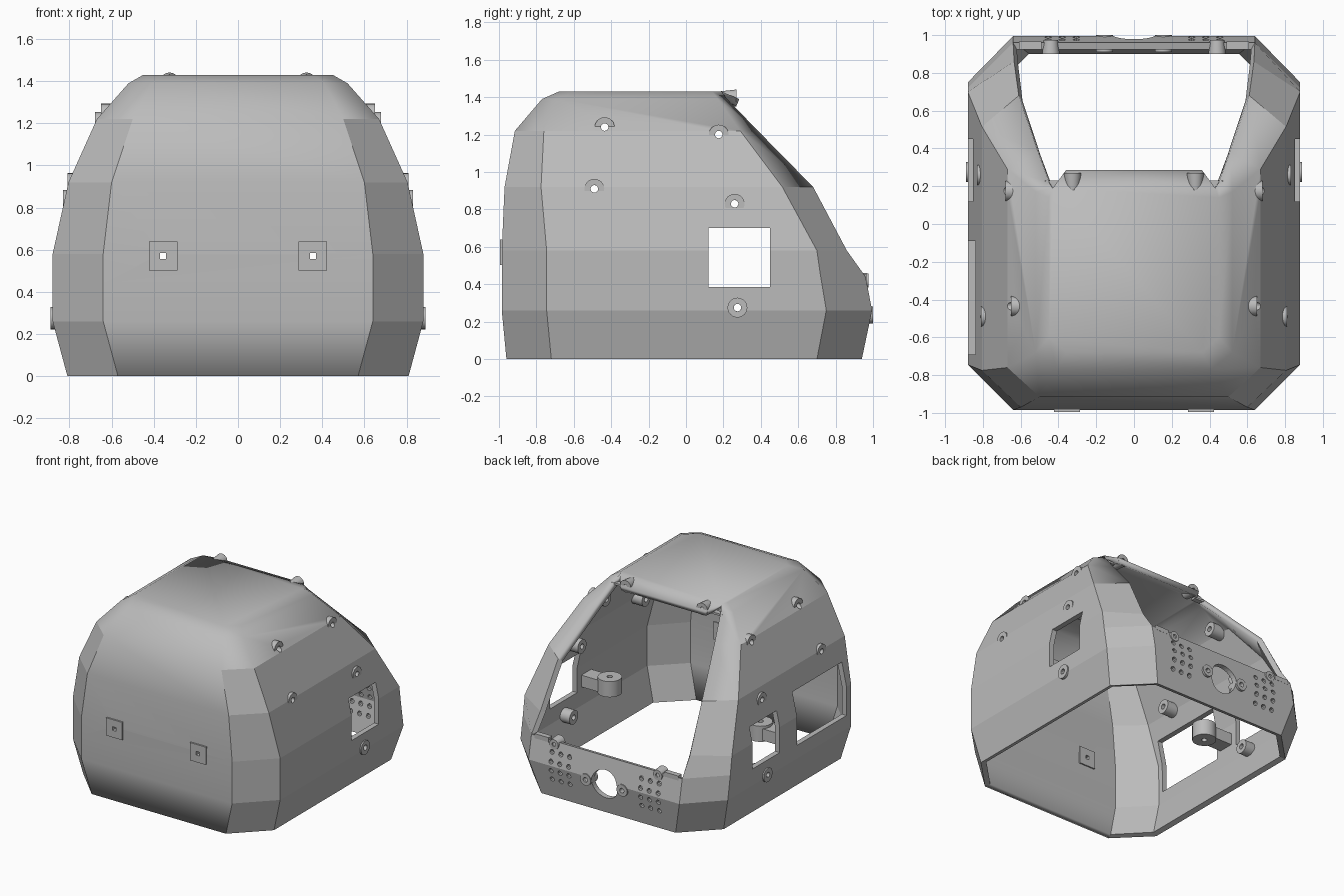
import bpy, bmesh, math
from mathutils import Matrix, Vector

cube = bpy.data.objects.get("Cube")
if cube:
    bpy.data.objects.remove(cube, do_unlink=True)

grey = bpy.data.materials.new("plain grey")
grey.use_nodes = True
grey.diffuse_color = (0.5, 0.5, 0.5, 1)
grey.node_tree.nodes["Principled BSDF"].inputs["Base Color"].default_value = (0.5, 0.5, 0.5, 1)


def finish(name, bm):
    mesh = bpy.data.meshes.new(name)
    bm.to_mesh(mesh)
    bm.free()
    mesh.materials.append(grey)
    obj = bpy.data.objects.new(name, mesh)
    bpy.context.collection.objects.link(obj)
    return obj


def box(bm, x, y, z):
    mid = Vector([(a + b) / 2 for a, b in (x, y, z)])
    size = [b - a for a, b in (x, y, z)]
    bmesh.ops.create_cube(bm, size=1, matrix=Matrix.Translation(mid) @ Matrix.Diagonal((*size, 1)))


def turn(axis, start):
    rot = {"X": Matrix.Rotation(math.pi / 2, 4, "Y"),
           "Y": Matrix.Rotation(-math.pi / 2, 4, "X"), "Z": Matrix()}[axis]
    return Matrix.Translation(start) @ rot


def rod(bm, axis, start, length, r, sides=24):
    m = turn(axis, start) @ Matrix.Translation((0, 0, length / 2))
    bmesh.ops.create_cone(bm, cap_ends=True, segments=sides, radius1=r, radius2=r,
                          depth=length, matrix=m)


def tube(bm, axis, start, length, r, hole, r_end=None, sides=24):
    # ring profile swept around the axis
    m = turn(axis, start)
    profile = [(hole, 0), (r, 0), (r_end or r, length), (hole, length)]
    rings = [[bm.verts.new(m @ Vector((rad * math.cos(k * math.tau / sides),
                                       rad * math.sin(k * math.tau / sides), h)))
              for k in range(sides)] for rad, h in profile]
    for p in range(4):
        a, b = rings[p], rings[(p + 1) % 4]
        for k in range(sides):
            n = (k + 1) % sides
            bm.faces.new((a[k], a[n], b[n], b[k]))


# Shell levels: z, half width, side back y, side front y, front x, front y, back x, back y
LEVELS = [
    (0.00, 0.81, 0.70, -0.72, 0.57, -0.96, 0.57, 0.94),
    (0.26, 0.88, 0.75, -0.745, 0.64, -0.985, 0.64, 0.995),
    (0.44, 0.88, 0.72, -0.745, 0.64, -0.985, 0.64, 0.96),
    (0.58, 0.88, 0.70, -0.745, 0.64, -0.985, 0.635, 0.86),
    (0.92, 0.805, 0.515, -0.775, 0.60, -0.97, 0.61, 0.68),
    (1.22, 0.67, 0.29, -0.76, 0.50, -0.915, 0.51, 0.385),
    (1.39, 0.52, 0.17, -0.68, 0.41, -0.77, 0.45, 0.22),
    (1.43, 0.45, 0.14, -0.60, 0.36, -0.68, 0.43, 0.19),
]
bm = bmesh.new()
rows = []
for z, w, sb, sf, fx, fy, bx, by in LEVELS:
    half = [(bx, by), (w, sb), (w, sf), (fx, fy)]
    pts = half + [(-x, y) for x, y in reversed(half)]
    rows.append([bm.verts.new((x, y, z)) for x, y in pts])
for i, (low, high) in enumerate(zip(rows, rows[1:])):
    for k in range(8 if i < 2 else 7):
        n = (k + 1) % 8
        bm.faces.new((low[k], high[k], high[n], low[n]))
top = rows[-1]
bm.faces.new(top[::-1])
lip = [bm.verts.new((x, 0.285, 1.39)) for x in (0.36, -0.36)]
bm.faces.new((top[0], lip[0], lip[1], top[7]))
bm.normal_update()
for f in bm.faces:
    f.smooth = f.normal.y < -0.85 or f.normal.z > 0.55
shell = finish("shell", bm)
solid = shell.modifiers.new("wall", "SOLIDIFY")
solid.thickness = 0.04
solid.offset = -1
solid.use_even_offset = True

# Cutters for windows and holes
SIDE_BOSSES = [(-0.435, 1.24, 0.65), (0.175, 1.20, 0.68), (-0.49, 0.91, 0.81),
               (0.26, 0.83, 0.83), (0.275, 0.275, 0.89)]
bm = bmesh.new()
for s in (-1, 1):
    box(bm, sorted((s * 0.6, s * 1.1)), (0.12, 0.45), (0.385, 0.70))
    rod(bm, "Y", (s * 0.355, -1.1, 0.57), 0.3, 0.02, 16)
    rod(bm, "Y", (s * 0.155, 0.85, 0.235), 0.3, 0.018, 16)
    for i in (-1, 0, 1):
        for j in range(4):
            rod(bm, "Y", (s * 0.38 + i * 0.075, 0.85, 0.15 + j * 0.07), 0.3, 0.018, 10)
box(bm, (-1.1, -0.6), (-0.69, -0.09), (0.36, 0.76))
rod(bm, "Y", (0, 0.8, 0.235), 0.4, 0.11, 32)
for y, z, end in SIDE_BOSSES:
    rod(bm, "X", (-1.1, y, z), 2.2, 0.02, 16)
cutter = finish("window_cutter", bm)
cutter.hide_render = True
cut = shell.modifiers.new("openings", "BOOLEAN")
cut.operation = "DIFFERENCE"
cut.solver = "EXACT"
cut.object = cutter

# Bake the shell and drop the cutter
bpy.context.view_layer.update()
baked = bpy.data.meshes.new_from_object(
    shell.evaluated_get(bpy.context.evaluated_depsgraph_get()))
shell.modifiers.clear()
shell.data = baked
bpy.data.objects.remove(cutter, do_unlink=True)


def part(name, bm):
    bmesh.ops.recalc_face_normals(bm, faces=bm.faces)
    obj = finish(name, bm)
    bpy.ops.object.select_all(action="DESELECT")
    obj.select_set(True)
    bpy.context.view_layer.objects.active = obj
    bpy.ops.object.shade_smooth_by_angle(angle=math.radians(30))


for s, side in ((1, "left"), (-1, "right")):
    # Screw bosses through the side wall
    bm = bmesh.new()
    for y, z, end in SIDE_BOSSES:
        tube(bm, "X", (end - 0.13 if s > 0 else -end, y, z), 0.13, 0.053, 0.02)
    part(side + "_side_bosses", bm)

    # Bosses on the roof lip, the rear sill and beside the round hole
    bm = bmesh.new()
    tube(bm, "Y", (s * 0.325, 0.18, 1.395), 0.09, 0.036, 0.015, 0.046)
    tube(bm, "Y", (s * 0.44, 0.90, 0.42), 0.075, 0.046, 0.015, 0.038)
    tube(bm, "Y", (s * 0.155, 0.91, 0.235), 0.09, 0.045, 0.018)
    part(side + "_rear_bosses", bm)

    # Small tabs at the corners of the rear opening
    bm = bmesh.new()
    box(bm, sorted((s * 0.49, s * 0.61)), (0.925, 0.965), (0.42, 0.455))
    box(bm, sorted((s * 0.37, s * 0.47)), (0.19, 0.23), (1.36, 1.375))
    part(side + "_tabs", bm)

    # Square pad with a hole on the front wall
    bm = bmesh.new()
    tube(bm, "Y", (s * 0.355, -0.995, 0.57), 0.06, 0.068 * math.sqrt(2), 0.02, sides=4)
    bmesh.ops.rotate(bm, verts=bm.verts, cent=(s * 0.355, 0, 0.57),
                     matrix=Matrix.Rotation(math.pi / 4, 3, "Y"))
    part(side + "_front_pad", bm)

    # Inner bracket with a round eye
    bm = bmesh.new()
    box(bm, sorted((s * 0.69, s * 0.86)), (-0.05, 0.07), (0.41, 0.50))
    tube(bm, "Z", (s * 0.64, 0.01, 0.40), 0.12, 0.085, 0.02)
    part(side + "_inner_bracket", bm)
